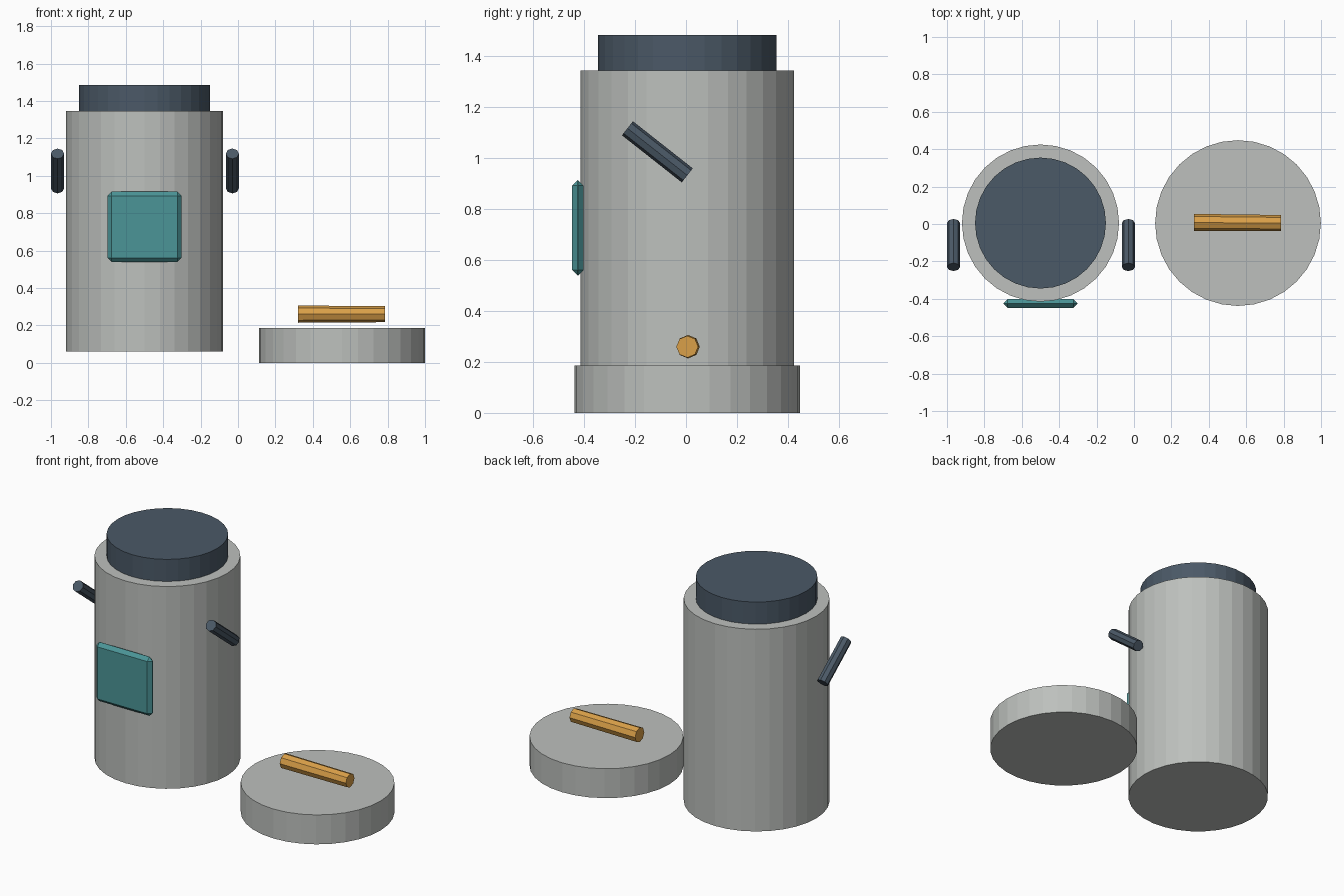
import bpy
from mathutils import Vector

cube = bpy.data.objects.get("Cube")
if cube:
    bpy.data.objects.remove(cube, do_unlink=True)


def make_material(name, rgb):
    mat = bpy.data.materials.new(name)
    mat.use_nodes = True
    color = (*rgb, 1.0)
    mat.diffuse_color = color
    mat.node_tree.nodes["Principled BSDF"].inputs["Base Color"].default_value = color
    return mat


grey = make_material("light grey", (0.51, 0.53, 0.51))
slate = make_material("slate blue", (0.07, 0.10, 0.135))
teal = make_material("teal", (0.07, 0.30, 0.31))
amber = make_material("amber", (0.70, 0.35, 0.065))


def rod(name, start, end, radius, sides, mat, end_radius=None):
    """Closed flat-sided cylinder running from start to end."""
    start, end = Vector(start), Vector(end)
    axis = end - start
    bpy.ops.mesh.primitive_cone_add(
        vertices=sides, radius1=radius, radius2=end_radius or radius,
        depth=axis.length, location=(start + end) / 2,
        rotation=Vector((0, 0, 1)).rotation_difference(axis).to_euler())
    obj = bpy.context.object
    obj.name = name
    obj.data.materials.append(mat)
    return obj


BODY_X, MID_Y = -0.5, 0.005

# Canister body and its raised neck
rod("body", (BODY_X, MID_Y, 0.06), (BODY_X, MID_Y, 1.345), 0.42, 32, grey)
rod("neck", (BODY_X, MID_Y, 1.345), (BODY_X, MID_Y, 1.485), 0.35, 32, slate)

# Slanted side handles
for side, x in (("right", -0.965), ("left", -0.03)):
    rod(side + "_handle", (x, 0.005, 0.933), (x, -0.23, 1.118), 0.035, 8, slate)

# Front panel with chamfered rim
bpy.ops.mesh.primitive_cube_add(size=1, location=(BODY_X, -0.425, 0.727))
panel = bpy.context.object
panel.name = "front_panel"
panel.scale = (0.395, 0.046, 0.375)
bpy.ops.object.transform_apply(location=False, rotation=False, scale=True)
panel.data.materials.append(teal)
bevel = panel.modifiers.new("chamfer", "BEVEL")
bevel.width = 0.022
bevel.segments = 1

# Detached lid with its grip bar
LID_X = 0.556
rod("lid", (LID_X, MID_Y, 0), (LID_X, MID_Y, 0.187), 0.443, 32, grey)
rod("lid_grip", (0.32, 0.008, 0.26), (0.785, 0.005, 0.26), 0.046, 8, amber, 0.043)
